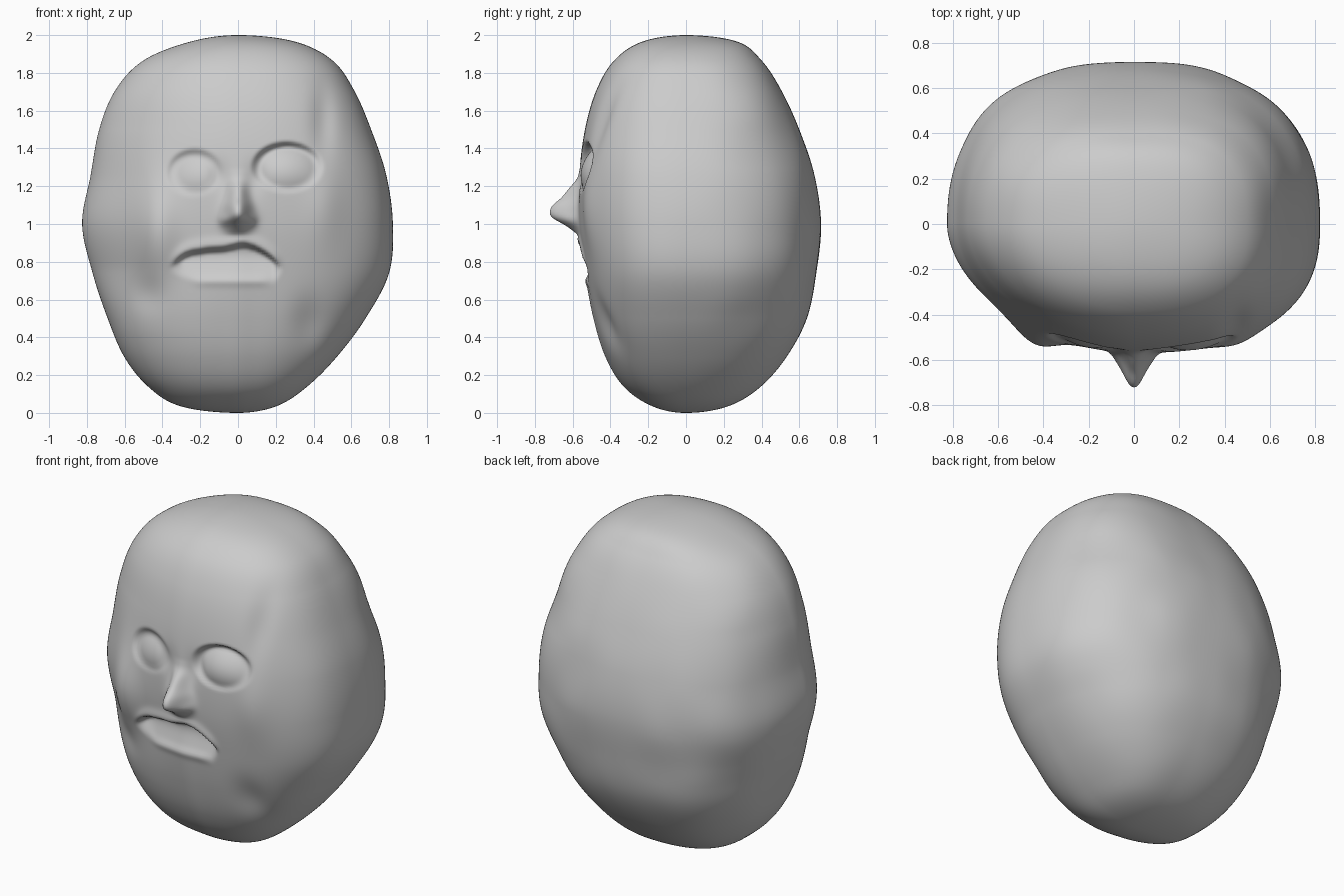
import bpy, bmesh
from math import sin, cos, pi, exp
from mathutils import Vector, noise

if "Cube" in bpy.data.objects:
    bpy.data.objects.remove(bpy.data.objects["Cube"])

# Head half-extents every 15 degrees from chin pole to crown
LEFT = [0, .30, .47, .60, .69, .77, .825, .78, .735, .65, .50, .25, 0]
RIGHT = [0, .20, .36, .52, .675, .80, .82, .785, .705, .615, .50, .30, 0]
FRONT = [0, .17, .32, .42, .485, .53, .565, .565, .535, .475, .38, .23, 0]
BACK = [0, .22, .39, .53, .64, .69, .715, .68, .60, .505, .40, .27, 0]
ROWS, COLS = 240, 320


def spline(tab, t):
    """Catmull-Rom through evenly spaced values, t in 0..1."""
    n = len(tab) - 1
    u = t * n
    i = min(int(u), n - 1)
    f = u - i
    p1, p2 = tab[i], tab[i + 1]
    p0 = tab[i - 1] if i else 2 * p1 - p2
    p3 = tab[i + 2] if i + 2 <= n else 2 * p2 - p1
    return p1 + .5 * f * (p2 - p0 + f * (2*p0 - 5*p1 + 4*p2 - p3 + f * (3*(p1 - p2) + p3 - p0)))


def step(a, b, x):
    t = max(0, min(1, (x - a) / (b - a)))
    return t * t * (3 - 2 * t)


def blob(x, z, cx, cz, sx, sz):
    return exp(-((x - cx) / sx) ** 2 - ((z - cz) / sz) ** 2)


def nose(x, z):
    h = spline([0, .012, .05, .09, .143, .147, .07, .005],
               max(0, min(1, (1.29 - z) / .35)))
    w = .045 + .02 * step(1.2, 1.04, z)
    return h * exp(-abs(x / w) ** 2.2) + .02 * blob(abs(x), z, .07, 1.02, .03, .03)


def eye(x, z, cx, cz, rx, rz, depth, soft):
    """Sunken socket, deepest under the brow, with a domed ball inside."""
    u, v = (x - cx) / rx, (z - cz) / rz
    r = (u * u + v * v) ** .5
    if r > 1.4:
        return 0
    socket = depth * step(1.05 + soft, .85 - soft, r) * (.65 + .4 * v - .15 * u)
    ball = depth * .7 * max(0, 1 - (r / .95) ** 2)
    return ball - socket


def mouth(x, z):
    """Overhanging upper lip arc; recess rising back out to the lower lip."""
    t = (x + .385) / .635
    if not 0 < t < 1:
        return 0
    arc = spline([.76, .84, .865, .875, .893, .85, .76], t)
    bottom = .74 - .075 * step(0, .3, t) * step(1, .88, t)
    ends = step(0, .15, t) * step(1, .9, t)
    recess = step(arc + .012, arc - .025, z) * step(bottom, .86, z)
    lower = exp(-((z - bottom - .035) / .025) ** 2) * step(-.32, -.15, x) * step(.22, .1, x)
    upper = exp(-((z - arc - .02) / .035) ** 2)
    return ends * (.012 * upper - .06 * recess + .01 * lower)


def face(x, z):
    d = nose(x, z) + mouth(x, z)
    d += eye(x, z, .26, 1.30, .175, .125, .06, .08)
    d += eye(x, z, -.23, 1.27, .13, .11, .04, .2)
    # brow hollow, cheeks, temple groove and cheek hollows
    d -= .015 * blob(abs(x), z, .09, 1.25, .05, .08)
    d += .07 * blob(x, z, -.44, .95, .12, .28)
    d += .02 * blob(x, z, .46, 1.1, .1, .2)
    d -= .02 * blob(x, z, .45, 1.55, .06, .18)
    d -= .025 * blob(x, z, .38, .47, .09, .13)
    d -= .02 * blob(x, z, -.47, .63, .09, .1)
    return d


# Head: stacked four-quadrant superellipse sections with the face pushed out
bm = bmesh.new()
rings = []
for r in range(1, ROWS):
    t = r / ROWS
    z = 1 - cos(pi * t)
    L, R, F, B = (spline(tab, t) for tab in (LEFT, RIGHT, FRONT, BACK))
    polefade = step(0, .12, t) * step(1, .88, t)
    ring = []
    for c in range(COLS):
        a = 2 * pi * c / COLS
        ca, sa = cos(a), sin(a)
        if sa > 0:
            p = 2.4 + (.3 * step(1.3, 1.7, z) if ca > 0 else 0)
        elif ca > 0:
            p = 2.5
        else:
            p = 1.85 + .45 * step(.8, .4, z) + .1 * step(1.5, 1.8, z)
        p = 2 + (p - 2) * polefade
        rad = (abs(ca / (R if ca > 0 else L)) ** p + abs(sa / (B if sa > 0 else F)) ** p) ** (-1 / p)
        x, y = rad * ca, rad * sa
        # soft hand-modelled lumps over sides and back
        k = .014 * polefade * step(.6, -.2, -sa) * (1 - max(abs(ca), abs(sa)) ** 24)
        k *= noise.noise(Vector((x, y, z)) * 3.2)
        x, y = x * (1 + k), y * (1 + k)
        if sa < 0:
            y -= face(x, z) * step(0, .3, -sa)
        ring.append(bm.verts.new((x, y, z)))
    rings.append(ring)
for lo, hi in zip(rings, rings[1:]):
    for c in range(COLS):
        n = (c + 1) % COLS
        bm.faces.new((lo[c], lo[n], hi[n], hi[c]))
chin = bm.verts.new((0, 0, 0))
crown = bm.verts.new((0, 0, 2))
for c in range(COLS):
    n = (c + 1) % COLS
    bm.faces.new((chin, rings[0][n], rings[0][c]))
    bm.faces.new((crown, rings[-1][c], rings[-1][n]))
for f in bm.faces:
    f.smooth = True
me = bpy.data.meshes.new("head")
bm.to_mesh(me)
bm.free()
head = bpy.data.objects.new("head", me)
bpy.context.collection.objects.link(head)
